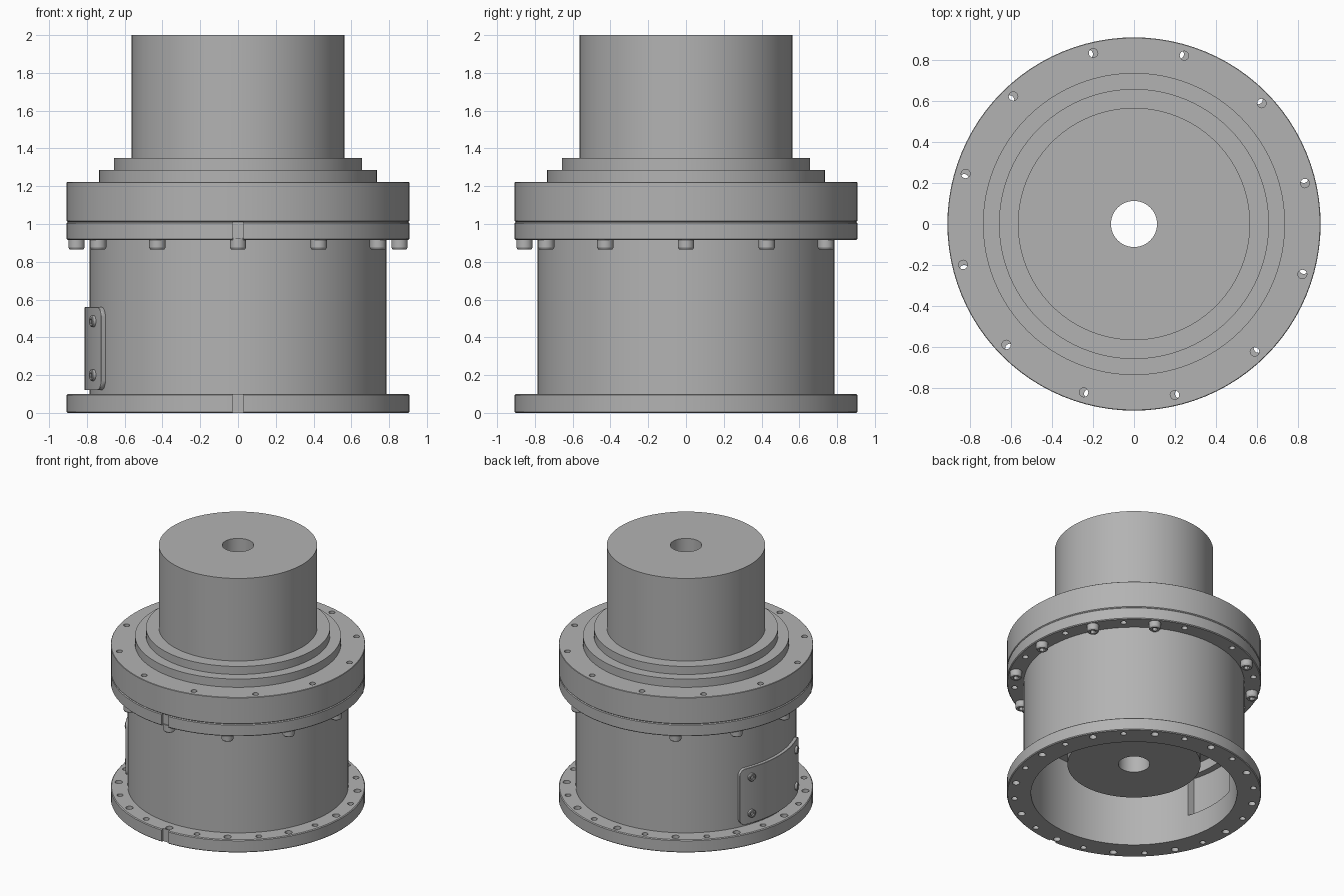
import bpy, bmesh
from math import cos, sin, pi, radians, sqrt
from mathutils import Matrix, Vector

cube = bpy.data.objects.get("Cube")
if cube:
    bpy.data.objects.remove(cube)

grey = bpy.data.materials.new("machined_grey")
grey.use_nodes = True
colour = (0.45, 0.45, 0.45, 1)
grey.diffuse_color = colour
grey.node_tree.nodes["Principled BSDF"].inputs["Base Color"].default_value = colour

BOLT_R = 0.855     # bolt circle shared by the flanges
FLANGE_R = 0.908


def finish(name, bm):
    bmesh.ops.recalc_face_normals(bm, faces=bm.faces)
    mesh = bpy.data.meshes.new(name)
    bm.to_mesh(mesh)
    bm.free()
    mesh.materials.append(grey)
    obj = bpy.data.objects.new(name, mesh)
    bpy.context.collection.objects.link(obj)
    return obj


def hex_factor(a):
    return cos(pi / 6) / cos((a + pi / 6) % (pi / 3) - pi / 6)


def lathe(name, profile, seg=96, closed=True, hex_from=99):
    """Revolve (radius, z) points; rings from hex_from on are hexagonal."""
    bm = bmesh.new()
    rings = []
    for i, (r, z) in enumerate(profile):
        ring = []
        for k in range(seg):
            a = 2 * pi * k / seg
            rr = r * hex_factor(a) if i >= hex_from else r
            ring.append(bm.verts.new((rr * cos(a), rr * sin(a), z)))
        rings.append(ring)
    pairs = list(zip(rings, rings[1:]))
    if closed:
        pairs.append((rings[-1], rings[0]))
    else:
        bm.faces.new(rings[0])
        bm.faces.new(rings[-1])
    for lo, hi in pairs:
        for k in range(seg):
            n = (k + 1) % seg
            bm.faces.new((lo[k], lo[n], hi[n], hi[k]))
    return finish(name, bm)


def add_hole(bm, angle, r, z0, z1):
    spot = Matrix.Translation((BOLT_R * cos(angle), BOLT_R * sin(angle), (z0 + z1) / 2))
    bmesh.ops.create_cone(bm, cap_ends=True, segments=16, radius1=r, radius2=r,
                          depth=z1 - z0, matrix=spot)


def add_box(bm, centre, size):
    bmesh.ops.create_cube(bm, size=1, matrix=Matrix.Translation(centre) @ Matrix.Diagonal((*size, 1)))


def bake(obj):
    deps = bpy.context.evaluated_depsgraph_get()
    mesh = bpy.data.meshes.new_from_object(obj.evaluated_get(deps))
    obj.modifiers.clear()
    obj.data = mesh


def cut(obj, bm):
    cutter = finish("cutter", bm)
    cutter.hide_render = True
    mod = obj.modifiers.new("cut", 'BOOLEAN')
    mod.operation, mod.solver, mod.object = 'DIFFERENCE', 'EXACT', cutter
    bake(obj)
    bpy.data.objects.remove(cutter)


# Flanged tubular housing
c = 0.006
housing = lathe("housing", [
    (0.735, 0), (FLANGE_R - c, 0), (FLANGE_R, c), (FLANGE_R, 0.1 - c), (FLANGE_R - c, 0.1),
    (0.787, 0.1), (0.787, 0.915), (FLANGE_R - c, 0.915), (FLANGE_R, 0.915 + c),
    (FLANGE_R, 1.01 - c), (FLANGE_R - c, 1.01), (0.735, 1.01)])
tools = bmesh.new()
for k in range(24):
    add_hole(tools, radians(15 * k), 0.022 if k % 2 else 0.027, -0.1, 0.2)
for k in range(12):
    add_hole(tools, radians(30 * k + 15), 0.022, 0.85, 1.1)
for z in (0.05, 0.9625):      # alignment notches at the front
    add_box(tools, (0, -FLANGE_R - 0.03, z), (0.06, 0.1, 0.14))
add_box(tools, (-0.76, 0, 0.34), (0.3, 0.46, 0.32))      # inspection window
cut(housing, tools)

# Stepped cover plate with spigot inside the housing
cover = lathe("stepped_cover", [
    (0.565, 0.58), (0.733, 0.58), (0.733, 1.01), (FLANGE_R - c, 1.01), (FLANGE_R, 1.01 + c),
    (FLANGE_R, 1.222 - c / 2), (FLANGE_R - c / 2, 1.222), (0.735, 1.222), (0.735, 1.287),
    (0.657, 1.287), (0.657, 1.35), (0.565, 1.35)])
tools = bmesh.new()
for k in range(12):
    add_hole(tools, radians(30 * k + 13.4), 0.022, 0.95, 1.3)
cut(cover, tools)

# Hollow shaft
shaft = lathe("hollow_shaft", [
    (0.112, 0.24), (0.475, 0.24), (0.475, 0.58), (0.565, 0.58), (0.565, 2), (0.112, 2)])

# Curved inspection cover with rounded corners
bm = bmesh.new()
half, height, corner, mid = 0.375, 0.22, 0.05, 0.34
steps = [half - corner * (1 - cos(pi / 2 * i / 6)) for i in range(7)]
inner = [(half - corner) * i / 12 for i in range(-11, 12)]
arcs = [-s for s in steps] + inner + steps[::-1]
columns = []
for s in sorted(set(arcs)):
    d = max(0, abs(s) - half + corner)
    h = height - corner + sqrt(max(0, corner ** 2 - d ** 2))
    a = pi + s / 0.8
    columns.append([bm.verts.new((r * cos(a), r * sin(a), mid + z))
                    for r, z in ((0.785, -h), (0.812, -h), (0.812, h), (0.785, h))])
for p, q in zip(columns, columns[1:]):
    for k in range(4):
        n = (k + 1) % 4
        bm.faces.new((p[k], p[n], q[n], q[k]))
bm.faces.new(columns[0])
bm.faces.new(columns[-1])
plate = finish("inspection_cover", bm)
bevel = plate.modifiers.new("edge", 'BEVEL')
bevel.width, bevel.segments, bevel.angle_limit = 0.005, 1, radians(50)
bake(plate)


def screw(name, r, h, place):
    obj = lathe(name, [(r, -0.01), (r, h * 0.8), (r * 0.85, h), (r * 0.52, h), (r * 0.52, h * 0.4)],
                seg=24, closed=False, hex_from=3)
    obj.matrix_world = place
    return obj


parts = [housing, cover, shaft, plate]

# Socket-head bolts under the upper flange; the rear position is empty
for k in range(12):
    if k != 3:
        a = radians(30 * k)
        place = Matrix.Translation((BOLT_R * cos(a), BOLT_R * sin(a), 0.915)) @ Matrix.Rotation(pi, 4, 'X')
        parts.append(screw("flange_bolt", 0.043, 0.05, place))

# Inspection cover screws
for a in (pi - radians(20), pi + radians(20)):
    out = Vector((cos(a), sin(a), 0))
    for z in (0.2, 0.485):
        place = Matrix.Translation(out * 0.812 + Vector((0, 0, z)))
        parts.append(screw("cover_screw", 0.03, 0.018, place @ out.to_track_quat('Z', 'Y').to_matrix().to_4x4()))

# Smooth round walls, keep edges sharp
bpy.ops.object.select_all(action='DESELECT')
for obj in parts:
    obj.select_set(True)
bpy.context.view_layer.objects.active = housing
bpy.ops.object.shade_smooth_by_angle(angle=radians(30))
